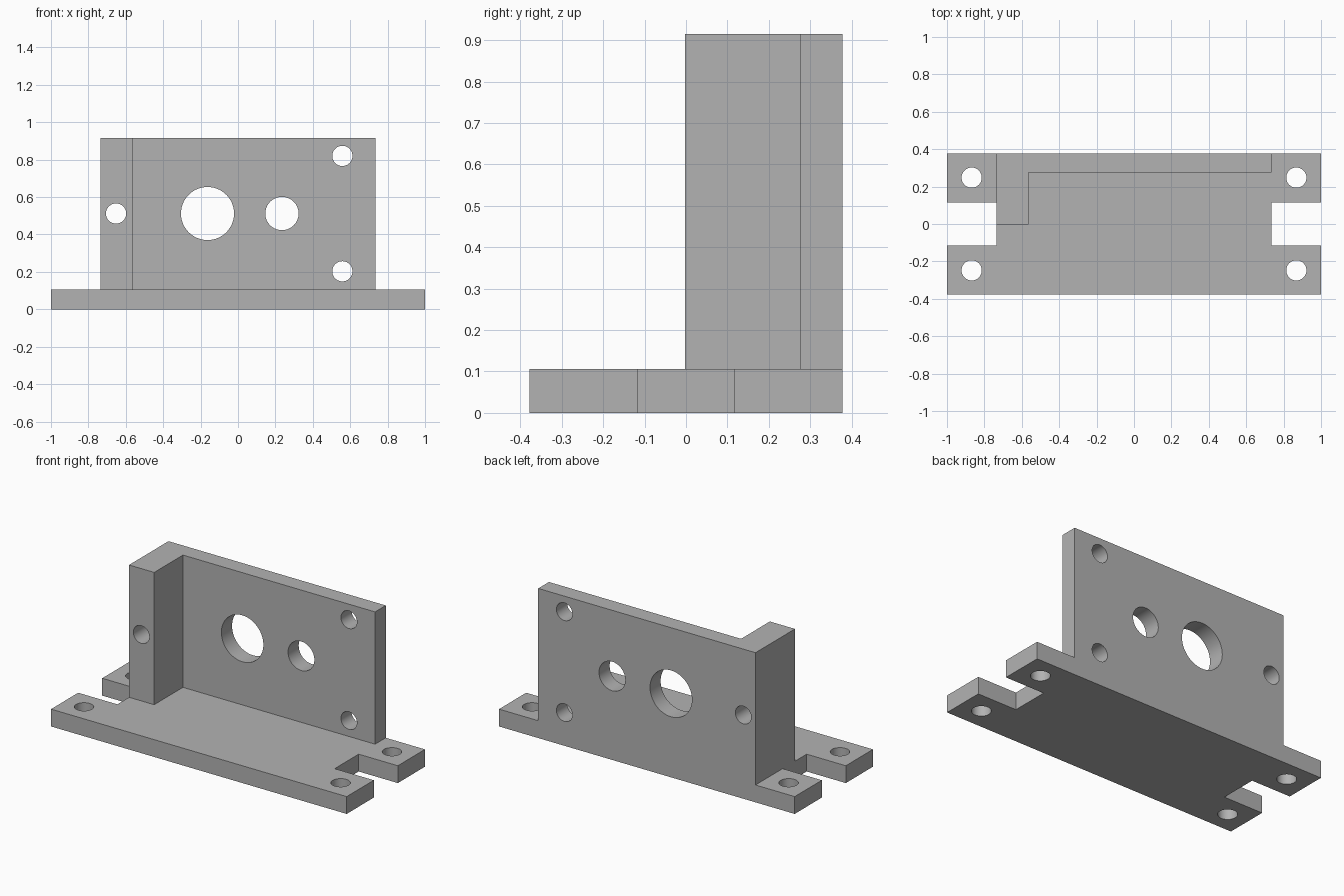
import bpy
import bmesh
from mathutils import Matrix, Vector

cube = bpy.data.objects.get("Cube")
if cube:
    bpy.data.objects.remove(cube, do_unlink=True)

# Overall dimensions
HALF_W, HALF_D = 1.0, 0.378
BODY_W = 0.735
BASE_T, TOP = 0.106, 0.915
WALL_Y, POST_Y, POST_X = 0.275, -0.003, -0.565
NOTCH = 0.116

grey = bpy.data.materials.new("plain grey")
grey.use_nodes = True
colour = (0.45, 0.45, 0.45, 1.0)
grey.diffuse_color = colour
grey.node_tree.nodes["Principled BSDF"].inputs["Base Color"].default_value = colour


def add_object(name, bm):
    bmesh.ops.recalc_face_normals(bm, faces=bm.faces)
    mesh = bpy.data.meshes.new(name)
    bm.to_mesh(mesh)
    bm.free()
    mesh.materials.append(grey)
    obj = bpy.data.objects.new(name, mesh)
    bpy.context.collection.objects.link(obj)
    return obj


def extrude_plan(name, plan, z0, z1):
    """Raise a flat outline into a solid."""
    bm = bmesh.new()
    face = bm.faces.new([bm.verts.new((x, y, z0)) for x, y in plan])
    raised = bmesh.ops.extrude_face_region(bm, geom=[face])["geom"]
    verts = [v for v in raised if isinstance(v, bmesh.types.BMVert)]
    bmesh.ops.translate(bm, verts=verts, vec=Vector((0, 0, z1 - z0)))
    return add_object(name, bm)


def drills(name, holes, along_y=False):
    """Make one set of drill cylinders, each hole given as centre and radius."""
    bm = bmesh.new()
    for centre, radius in holes:
        turn = Matrix.Rotation(1.5707963, 4, "X") if along_y else Matrix()
        bmesh.ops.create_cone(bm, cap_ends=True, segments=64, radius1=radius,
                              radius2=radius, depth=1.2,
                              matrix=Matrix.Translation(centre) @ turn)
    obj = add_object(name, bm)
    obj.hide_render = True
    return obj


def combine(target, tool, operation):
    """Apply a boolean and discard the tool."""
    mod = target.modifiers.new(operation, "BOOLEAN")
    mod.operation = operation
    mod.solver = "EXACT"
    mod.object = tool
    bpy.context.view_layer.objects.active = target
    bpy.ops.object.modifier_apply(modifier=mod.name)
    bpy.data.objects.remove(tool, do_unlink=True)


# Base plate with a slot in each end
right_end = [(HALF_W, -HALF_D), (HALF_W, -NOTCH), (BODY_W, -NOTCH),
             (BODY_W, NOTCH), (HALF_W, NOTCH), (HALF_W, HALF_D)]
left_end = [(-x, y) for x, y in reversed(right_end)]
bracket = extrude_plan("mounting_bracket", right_end + left_end, 0, BASE_T)

# Upright wall with a thick post on one side
upright = extrude_plan("upright_wall", [
    (-BODY_W, HALF_D), (-BODY_W, POST_Y), (POST_X, POST_Y),
    (POST_X, WALL_Y), (BODY_W, WALL_Y), (BODY_W, HALF_D)], BASE_T, TOP)

# Holes through the wall and post
combine(upright, drills("wall_drills", [
    ((-0.163, 0.2, 0.512), 0.142),
    ((0.235, 0.2, 0.512), 0.089),
    ((-0.652, 0.2, 0.512), 0.054),
    ((0.558, 0.2, 0.82), 0.054),
    ((0.558, 0.2, 0.203), 0.054)], along_y=True), "DIFFERENCE")

# Screw holes in the four feet
combine(bracket, drills("foot_drills", [
    ((sx * 0.868, sy * 0.248, 0), 0.054)
    for sx in (-1, 1) for sy in (-1, 1)]), "DIFFERENCE")

# Merge into one solid body
combine(bracket, upright, "UNION")

bpy.ops.object.select_all(action="DESELECT")
bracket.select_set(True)
bpy.context.view_layer.objects.active = bracket
bpy.ops.object.shade_smooth_by_angle(angle=0.5)
